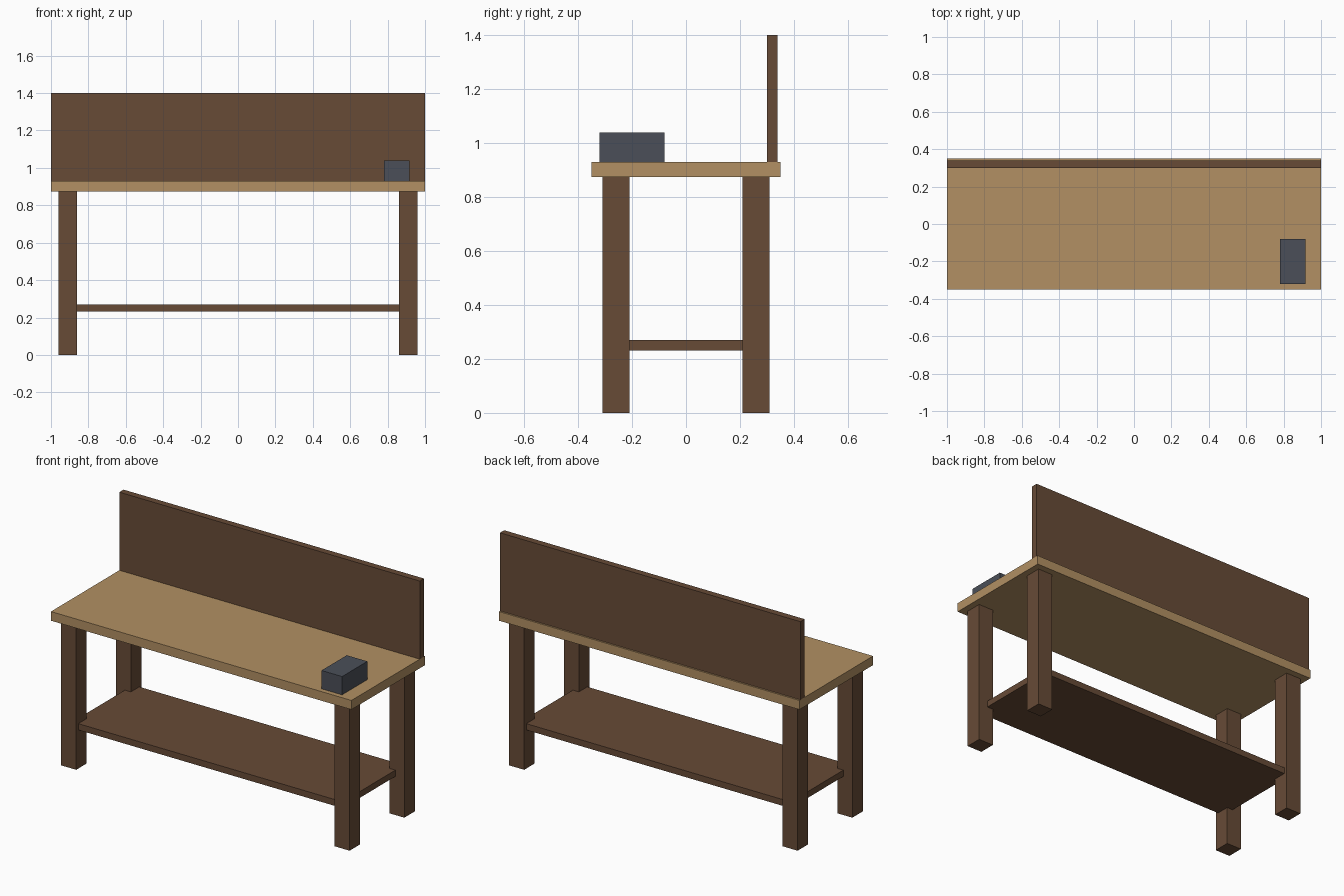
import bpy
import bmesh

if "Cube" in bpy.data.objects:
    bpy.data.objects.remove(bpy.data.objects["Cube"])


def material(name, rgb):
    m = bpy.data.materials.new(name)
    m.diffuse_color = (*rgb, 1.0)
    m.use_nodes = True
    m.node_tree.nodes["Principled BSDF"].inputs["Base Color"].default_value = m.diffuse_color
    return m


light_wood = material("light wood", (0.445, 0.279, 0.125))
dark_wood = material("dark wood", (0.136, 0.070, 0.037))
grey_metal = material("grey metal", (0.070, 0.078, 0.098))


def box(name, low, high, mat):
    """Box between two opposite corners."""
    bm = bmesh.new()
    bmesh.ops.create_cube(bm, size=1.0)
    for v in bm.verts:
        v.co = [high[i] if v.co[i] > 0 else low[i] for i in range(3)]
    mesh = bpy.data.meshes.new(name)
    bm.to_mesh(mesh)
    bm.free()
    mesh.materials.append(mat)
    obj = bpy.data.objects.new(name, mesh)
    bpy.context.collection.objects.link(obj)
    return obj


# Worktop
box("worktop", (-1, -0.35, 0.875), (1, 0.35, 0.93), light_wood)

# Four square legs
for side, x in (("left", -0.91), ("right", 0.91)):
    for end, y in (("front", -0.26), ("back", 0.26)):
        box(f"{end}_{side}_leg", (x - 0.05, y - 0.05, 0),
            (x + 0.05, y + 0.05, 0.875), dark_wood)

# Lower shelf, let into the legs
box("lower_shelf", (-0.9, -0.29, 0.232), (0.9, 0.29, 0.27), dark_wood)

# Upright back panel
box("back_panel", (-1, 0.30, 0.93), (1, 0.34, 1.40), dark_wood)

# Metal vise block on the worktop
box("vise_block", (0.78, -0.32, 0.93), (0.917, -0.08, 1.04), grey_metal)
